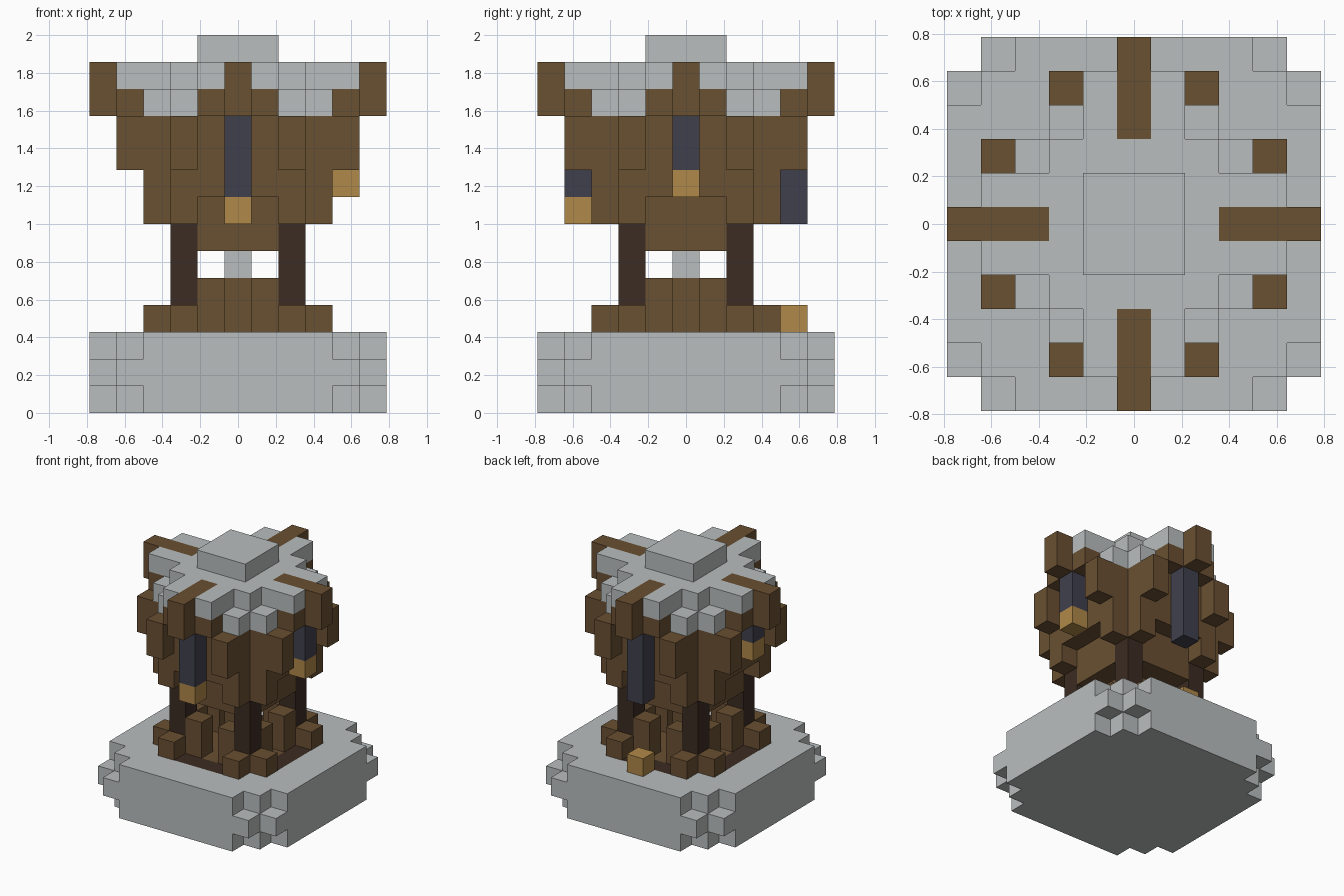
import bpy, bmesh
from mathutils import Vector

cube = bpy.data.objects.get("Cube")
if cube:
    bpy.data.objects.remove(cube, do_unlink=True)

U = 2 / 14  # block size


def material(name, rgb):
    m = bpy.data.materials.new(name)
    m.use_nodes = True
    m.diffuse_color = (*rgb, 1)
    bsdf = m.node_tree.nodes["Principled BSDF"]
    bsdf.inputs["Base Color"].default_value = (*rgb, 1)
    bsdf.inputs["Roughness"].default_value = 0.9
    return m


STONE = material("pale stone", (0.49, 0.515, 0.515))
WOOD = material("brown wood", (0.144, 0.080, 0.032))
DARK = material("dark wood", (0.045, 0.025, 0.016))
GOLD = material("gold", (0.434, 0.246, 0.065))
SLATE = material("slate blue", (0.051, 0.051, 0.076))

cells = {}   # block position -> part name
parts = {}   # part name -> material


def block(part, mat, xs, ys, zs):
    """Fill an inclusive range of blocks; later calls replace earlier ones."""
    parts[part] = mat
    for x in range(xs[0], xs[1] + 1):
        for y in range(ys[0], ys[1] + 1):
            for z in range(zs[0], zs[1] + 1):
                cells[x, y, z] = part


def cross(part, mat, long, short, zs):
    """Two centred slabs crossing at right angles."""
    block(part, mat, (-long, long), (-short, short), zs)
    block(part, mat, (-short, short), (-long, long), zs)


def eightfold(part, mat, a, b, zs):
    """One column repeated over both diagonals and both axes."""
    for sx in (-1, 1):
        for sy in (-1, 1):
            for p, q in ((a, b), (b, a)):
                block(part, mat, (sx * p, sx * p), (sy * q, sy * q), zs)


# Stone base with stepped corners, wider in the middle course
for z in range(3):
    block("base", STONE, (-4, 4), (-4, 4), (z, z))
    cross("base", STONE, 5, 4 if z == 1 else 3, (z, z))

# Floor let into the base, with dark thresholds
cross("threshold", DARK, 3, 1, (2, 2))
block("floor", WOOD, (-2, 2), (-2, 2), (2, 2))

# Feet, low posts, legs and the central spindle
eightfold("feet", WOOD, 2, 3, (3, 3))
eightfold("low_posts", WOOD, 1, 2, (3, 4))
block("spindle_foot", WOOD, (0, 0), (0, 0), (3, 4))
block("spindle", STONE, (0, 0), (0, 0), (5, 5))
block("lintel", WOOD, (-2, 2), (-2, 2), (6, 6))
eightfold("legs", DARK, 2, 2, (3, 6))

# Timber head: recessed lowest course, then full courses with corner studs
block("head", WOOD, (-2, 2), (-2, 2), (7, 7))
eightfold("head", WOOD, 2, 3, (7, 7))
cross("head", WOOD, 3, 2, (8, 10))
eightfold("head_studs", WOOD, 2, 4, (9, 10))

# Roof with arms, brackets and cap
cross("roof", STONE, 3, 2, (11, 11))
cross("roof", STONE, 4, 1, (12, 12))
block("roof", STONE, (-2, 2), (-2, 2), (12, 12))
block("roof_cap", STONE, (-1, 1), (-1, 1), (13, 13))
eightfold("brackets", WOOD, 1, 4, (11, 11))
for s in (-1, 1):
    lo, hi = sorted((3 * s, 5 * s))
    block("roof_beams", WOOD, (0, 0), (lo, hi), (12, 12))
    block("roof_beams", WOOD, (lo, hi), (0, 0), (12, 12))
    lo, hi = sorted((4 * s, 5 * s))
    block("roof_beams", WOOD, (0, 0), (lo, hi), (11, 11))
    block("roof_beams", WOOD, (lo, hi), (0, 0), (11, 11))

# Hammers: slate shaft and gold tip, each hanging at its own height
for side, x, y, shaft, tip in (("front", 0, -4, 8, 7), ("left", 4, 0, 9, 8),
                               ("right", -4, 0, 10, 9), ("back", 0, 4, 7, 3)):
    block(side + "_shaft", SLATE, (x, x), (y, y), (shaft, 10))
    block(side + "_tip", GOLD, (x, x), (y, y), (tip, tip))

# Skin every part: only faces with no neighbouring block are made
AXES = [Vector(v) for v in ((1, 0, 0), (0, 1, 0), (0, 0, 1))]
for part, mat in parts.items():
    bm = bmesh.new()
    for cell, owner in cells.items():
        if owner != part:
            continue
        centre = Vector(cell) + Vector((0, 0, 0.5))
        for i in range(3):
            for s in (-1, 1):
                n = AXES[i] * s
                if tuple(int(c) for c in Vector(cell) + n) in cells:
                    continue
                u, v = AXES[(i + 1) % 3] / 2, AXES[(i + 2) % 3] / 2 * s
                mid = centre + n / 2
                corners = (mid - u - v, mid + u - v, mid + u + v, mid - u + v)
                bm.faces.new([bm.verts.new(c * U) for c in corners])
    bmesh.ops.remove_doubles(bm, verts=bm.verts, dist=U / 100)
    bmesh.ops.dissolve_limit(bm, angle_limit=0.01, verts=bm.verts, edges=bm.edges)
    mesh = bpy.data.meshes.new(part)
    bm.to_mesh(mesh)
    bm.free()
    mesh.materials.append(mat)
    bpy.context.collection.objects.link(bpy.data.objects.new(part, mesh))
